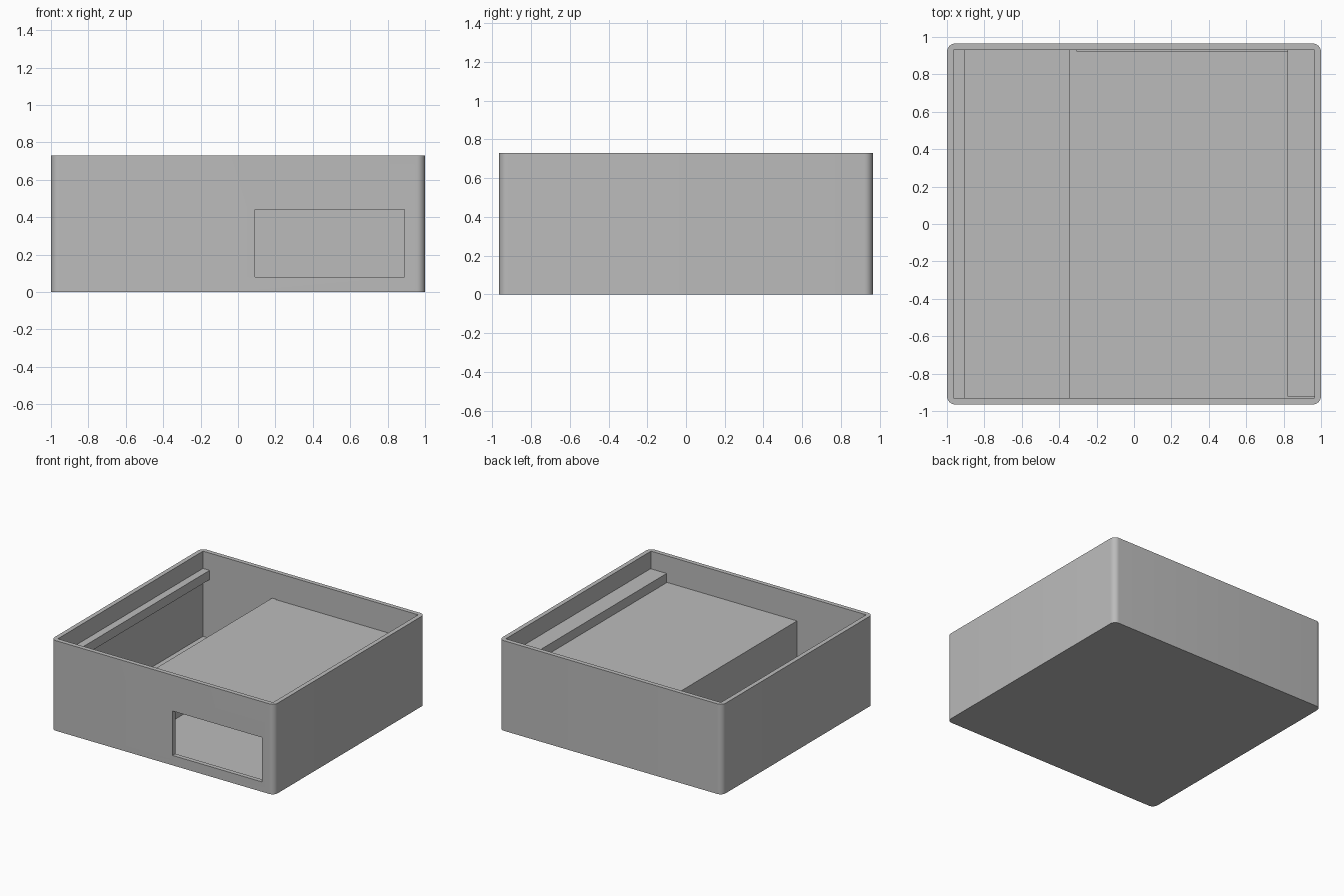
import bpy
import bmesh
import math

default_cube = bpy.data.objects.get("Cube")
if default_cube:
    bpy.data.objects.remove(default_cube, do_unlink=True)

# Single plain grey
GREY = (0.5, 0.5, 0.5, 1.0)
grey = bpy.data.materials.new("plain_grey")
grey.use_nodes = True
grey.diffuse_color = GREY
grey.node_tree.nodes["Principled BSDF"].inputs["Base Color"].default_value = GREY

HALF_X, HALF_Y, HEIGHT = 1.0, 0.965, 0.73
WALL, FLOOR = 0.036, 0.04
IN_X, IN_Y = HALF_X - WALL, HALF_Y - WALL
DECK_TOP, RAIL_TOP = 0.515, 0.59


def box(name, x, y, z, corner_radius=0.0):
    """Axis-aligned box from (min, max) ranges, optionally with round upright edges."""
    bm = bmesh.new()
    bmesh.ops.create_cube(bm, size=1)
    for v in bm.verts:
        for axis, (low, high) in enumerate((x, y, z)):
            v.co[axis] = low if v.co[axis] < 0 else high
    if corner_radius:
        upright = [e for e in bm.edges
                   if abs(e.verts[0].co.z - e.verts[1].co.z) > 0.01]
        bmesh.ops.bevel(bm, geom=upright, offset=corner_radius, segments=8,
                        profile=0.5, affect='EDGES')
    mesh = bpy.data.meshes.new(name)
    bm.to_mesh(mesh)
    bm.free()
    mesh.materials.append(grey)
    obj = bpy.data.objects.new(name, mesh)
    bpy.context.collection.objects.link(obj)
    return obj


def cut(target, cutter):
    """Subtract the cutter from the target, then discard the cutter."""
    mod = target.modifiers.new("cut", 'BOOLEAN')
    mod.operation = 'DIFFERENCE'
    mod.solver = 'EXACT'
    mod.object = cutter
    bpy.context.view_layer.objects.active = target
    bpy.ops.object.modifier_apply(modifier=mod.name)
    bpy.data.objects.remove(cutter, do_unlink=True)


# Open-topped case with a window in the front wall
case = box("case", (-HALF_X, HALF_X), (-HALF_Y, HALF_Y), (0, HEIGHT), 0.045)
cut(case, box("cavity_cutter", (-IN_X, IN_X), (-IN_Y, IN_Y), (FLOOR, 1)))
cut(case, box("window_cutter", (0.09, 0.89), (-1.1, -0.9), (0.08, 0.44)))
bpy.ops.object.select_all(action='DESELECT')
case.select_set(True)
bpy.context.view_layer.objects.active = case
bpy.ops.object.shade_smooth_by_angle(angle=math.radians(30))

# Inner compartment: upright partition and its flat deck
box("partition", (-0.345, -0.305), (-IN_Y, IN_Y), (FLOOR, DECK_TOP))
box("deck", (-0.305, IN_X), (-IN_Y, IN_Y - 0.006), (DECK_TOP - 0.04, DECK_TOP))

# Lid support rails along both side walls
box("right_rail", (-IN_X, -0.905), (-IN_Y, IN_Y), (DECK_TOP, RAIL_TOP))
box("left_rail", (0.82, IN_X), (-IN_Y + 0.006, IN_Y), (DECK_TOP, RAIL_TOP))
